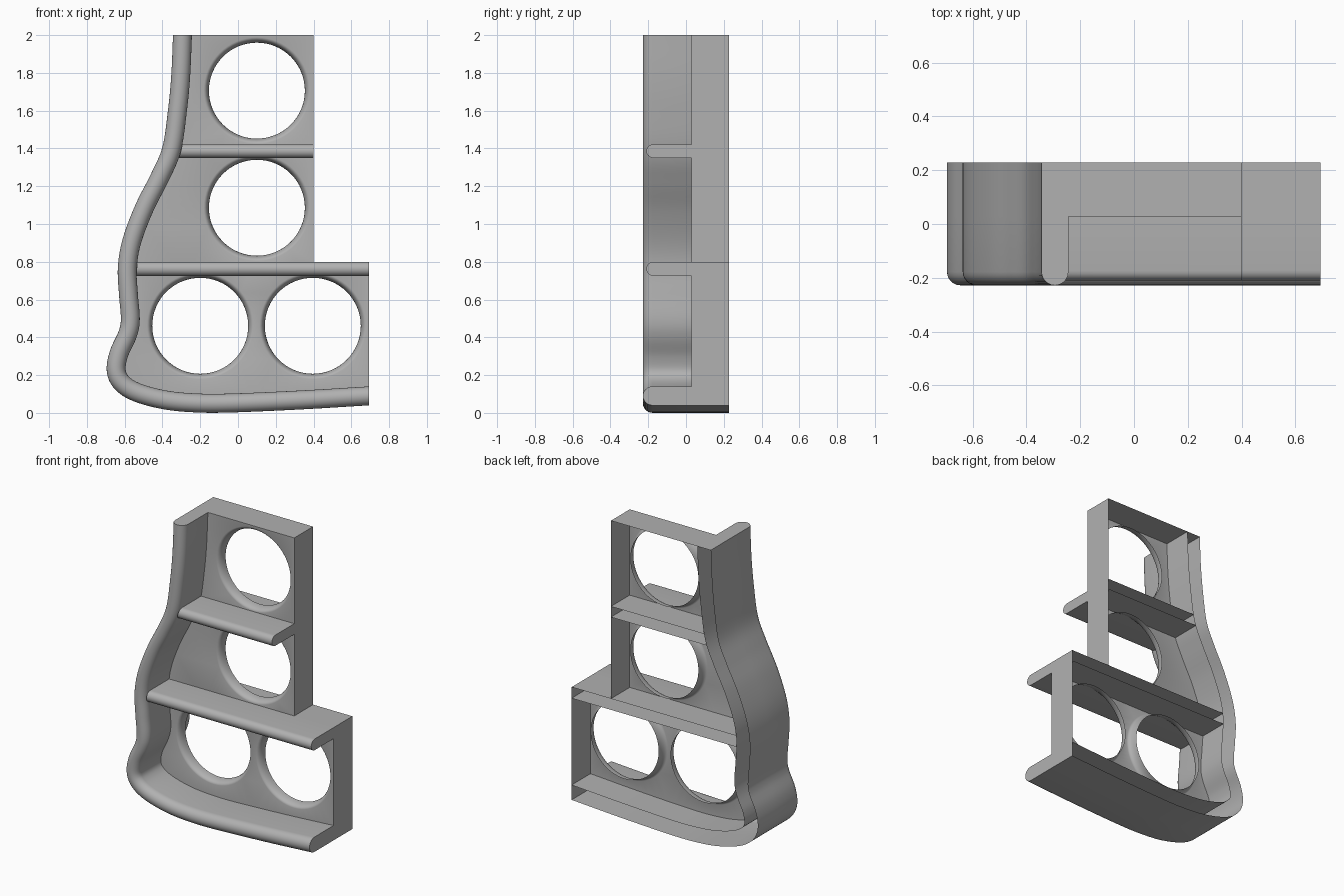
import bpy, bmesh
from math import pi, sin, cos, radians
from mathutils import Vector

if "Cube" in bpy.data.objects:
    bpy.data.objects.remove(bpy.data.objects["Cube"])

BACK, FRONT, PANEL = 0.228, -0.228, 0.028
H = 0.05                        # half thickness of the rim
XR = 0.693                      # right-hand end of the wide base

grey = bpy.data.materials.new("dark_grey")
grey.diffuse_color = (0.44, 0.44, 0.44, 1)
grey.use_nodes = True
grey.node_tree.nodes["Principled BSDF"].inputs["Base Color"].default_value = grey.diffuse_color


def finish(name, bm):
    bmesh.ops.recalc_face_normals(bm, faces=bm.faces)
    me = bpy.data.meshes.new(name)
    bm.to_mesh(me)
    bm.free()
    me.materials.append(grey)
    ob = bpy.data.objects.new(name, me)
    bpy.context.collection.objects.link(ob)
    bpy.ops.object.select_all(action='DESELECT')
    ob.select_set(True)
    bpy.context.view_layer.objects.active = ob
    bpy.ops.object.shade_smooth_by_angle(angle=radians(35))
    return ob


def bridge(bm, a, b, closed=False):
    for i in range(len(a) if closed else len(a) - 1):
        j = (i + 1) % len(a)
        bm.faces.new((a[i], a[j], b[j], b[i]))


def nose(front, r, n=12):
    """Open-backed section (offset, depth) with a fully rounded front edge."""
    arc = [(r * cos(pi * i / n), front + r - r * sin(pi * i / n)) for i in range(n + 1)]
    return [(r, BACK), (r, PANEL)] + arc + [(-r, PANEL), (-r, BACK)]


# Rim centre line in x, z
pts = [Vector(p) for p in [
    (-.294, 2), (-.303, 1.79), (-.32, 1.606), (-.352, 1.394), (-.417, 1.241),
    (-.495, 1.087), (-.561, .913), (-.586, .77), (-.58, .627), (-.57, .495),
    (-.585, .415), (-.63, .315), (-.645, .225), (-.614, .158), (-.534, .108),
    (-.389, .069), (-.23, .053), (-.045, .052), (.325, .068), (XR, .09)]]
ext = [2 * pts[0] - pts[1]] + pts + [2 * pts[-1] - pts[-2]]
line = []
for a, b, c, d in zip(ext, ext[1:], ext[2:], ext[3:]):
    for k in range(6):
        t = k / 6
        line.append(0.5 * (2 * b + (c - a) * t + (2 * a - 5 * b + 4 * c - d) * t * t
                           + (3 * b - a - 3 * c + d) * t ** 3))
line.append(pts[-1])
normals = []
for i in range(len(line)):
    t = (line[min(i + 1, len(line) - 1)] - line[max(i - 1, 0)]).normalized()
    normals.append(Vector((-t.y, t.x)))
normals[0], normals[-1] = Vector((1, 0)), Vector((0, 1))
inner = [p + n * H for p, n in zip(line, normals)]


def inner_x(z):
    for a, b in zip(inner, inner[1:]):
        if a.y >= z >= b.y:
            return a.x + (b.x - a.x) * (a.y - z) / (a.y - b.y)
    return inner[0].x


# Curved rim: hollow, open at the back, capped at both ends
bm = bmesh.new()
rings = []
for p, n in zip(line, normals):
    rings.append([bm.verts.new((p.x + n.x * s, y, p.y + n.y * s)) for s, y in nose(FRONT, H)])
for a, b in zip(rings, rings[1:]):
    bridge(bm, a, b)
bm.faces.new(rings[0])
bm.faces.new(rings[-1])
finish("curved_rim", bm)

# Shelves: hollow, fitted to the rim's inner face
for name, bottom, top, x1 in (("upper_shelf", 1.35, 1.422, .4), ("lower_shelf", .725, .8, XR)):
    bm = bmesh.new()
    zc, r = (top + bottom) / 2, (top - bottom) / 2
    sec = nose(-.21, r)
    left = [bm.verts.new((inner_x(zc + s), y, zc + s)) for s, y in sec]
    right = [bm.verts.new((x1, y, zc + s)) for s, y in sec]
    bridge(bm, left, right)
    bm.faces.new(right[1:-1])
    finish(name, bm)

# Panel outline and hole loops, filled flat
R, F, DEPTH, SEG = 0.254, 0.028, 0.06, 64
holes = [(.1, 1.706), (.1, 1.086), (-.2, .461), (.396, .461)]
bm = bmesh.new()


def loop(coords):
    vs = [bm.verts.new(c) for c in coords]
    return vs, [bm.edges.new((vs[i], vs[(i + 1) % len(vs)])) for i in range(len(vs))]


def circle(cx, cz, r, y):
    return [(cx + r * cos(2 * pi * i / SEG), y, cz + r * sin(2 * pi * i / SEG)) for i in range(SEG)]


outline = [(p.x, PANEL, p.y) for p in inner] + [(XR, PANEL, .8), (.4, PANEL, .8), (.4, PANEL, 2)]
edges = loop(outline)[1]
mouths = []
for cx, cz in holes:
    vs, es = loop(circle(cx, cz, R + F, PANEL))
    mouths.append(vs)
    edges += es
bmesh.ops.triangle_fill(bm, use_beauty=True, edges=edges, normal=(0, -1, 0))

# Rounded lips turning back into each hole
for (cx, cz), prev in zip(holes, mouths):
    for k in range(1, 7):
        a = pi / 2 * k / 6
        cur = [bm.verts.new(c) for c in
               circle(cx, cz, R + F - F * sin(a), PANEL + DEPTH * (1 - cos(a)))]
        bridge(bm, prev, cur, True)
        prev = cur
finish("holed_panel", bm)

# Thin edge walls running back from the panel
walls = [("top_wall", (inner[0].x, 2), (.4, 2)),
         ("upper_side_wall", (.4, 2), (.4, .8)),
         ("lower_side_wall", (XR, .8), (XR, inner[-1].y))]
for name, a, b in walls:
    bm = bmesh.new()
    bm.faces.new([bm.verts.new(c) for c in (
        (a[0], PANEL, a[1]), (b[0], PANEL, b[1]), (b[0], BACK, b[1]), (a[0], BACK, a[1]))])
    finish(name, bm)
